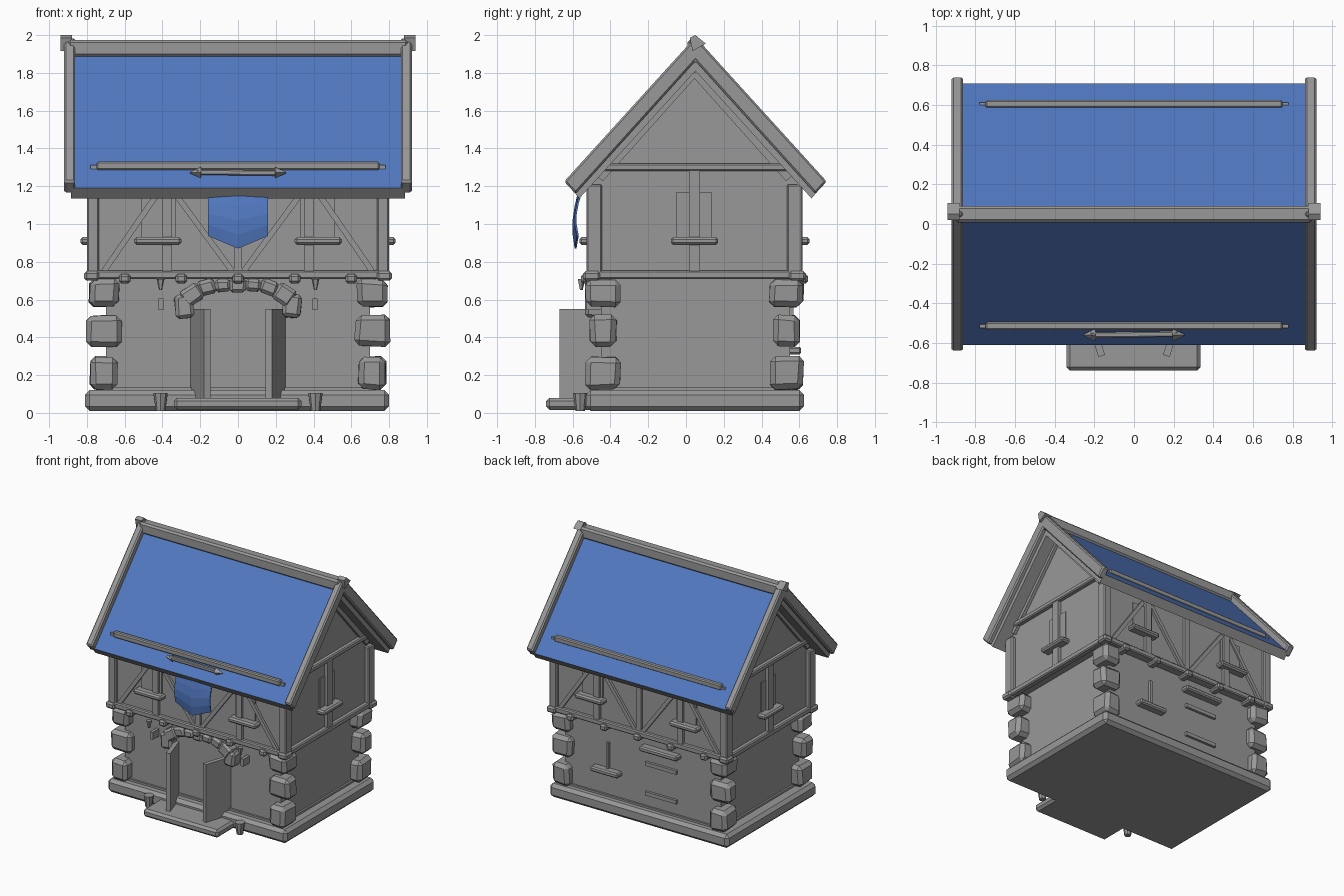
import bpy, bmesh, math, random
from mathutils import Vector, Matrix

if "Cube" in bpy.data.objects:
    bpy.data.objects.remove(bpy.data.objects["Cube"])

random.seed(4)
YC = 0.045  # centre line of the house in y


def material(name, col):
    m = bpy.data.materials.new(name)
    m.diffuse_color = (*col, 1)
    m.use_nodes = True
    m.node_tree.nodes["Principled BSDF"].inputs["Base Color"].default_value = m.diffuse_color
    return m


GREY = material("stone_grey", (0.31, 0.315, 0.31))
BLUE = material("roof_blue", (0.083, 0.19, 0.53))


def finish(name, bm, *mats):
    bmesh.ops.recalc_face_normals(bm, faces=bm.faces)
    me = bpy.data.meshes.new(name)
    bm.to_mesh(me)
    bm.free()
    for m in mats or (GREY,):
        me.materials.append(m)
    ob = bpy.data.objects.new(name, me)
    bpy.context.collection.objects.link(ob)
    return ob


def bevel(bm, w):
    if w:
        bmesh.ops.bevel(bm, geom=bm.edges[:], offset=w, segments=1, affect='EDGES')


def box(name, x, y, z, bev=0.0):
    """Box from (min, max) pairs."""
    bm = bmesh.new()
    size = [b[1] - b[0] for b in (x, y, z)]
    mid = [(b[1] + b[0]) / 2 for b in (x, y, z)]
    bmesh.ops.create_cube(bm, size=1, matrix=Matrix.Translation(mid) @ Matrix.Diagonal((*size, 1)))
    bevel(bm, bev)
    return finish(name, bm)


def beam(name, a, b, w, d, bev=0.0):
    """Beam from a to b; w is the width, d the depth."""
    a, b = Vector(a), Vector(b)
    bm = bmesh.new()
    rot = (b - a).to_track_quat('X', 'Z').to_matrix().to_4x4()
    mat = Matrix.Translation((a + b) / 2) @ rot @ Matrix.Diagonal(((b - a).length, d, w, 1))
    bmesh.ops.create_cube(bm, size=1, matrix=mat)
    bevel(bm, bev)
    return finish(name, bm)


def prism(name, yz, x0, x1, *mats, bev=0.0):
    """Profile in the yz plane extruded along x."""
    bm = bmesh.new()
    face = bm.faces.new([bm.verts.new((x0, y, z)) for y, z in yz])
    ext = bmesh.ops.extrude_face_region(bm, geom=[face])
    bmesh.ops.translate(bm, vec=(x1 - x0, 0, 0),
                        verts=[v for v in ext["geom"] if isinstance(v, bmesh.types.BMVert)])
    bevel(bm, bev)
    return finish(name, bm, *mats)


def rock(name, centre, size, bev=0.028, turn=0.0):
    """Rough chamfered block."""
    bm = bmesh.new()
    bmesh.ops.create_cube(bm, size=1)
    for v in bm.verts:
        v.co = Vector([c * s * random.uniform(0.86, 1.04) for c, s in zip(v.co, size)])
    bevel(bm, bev)
    bm.transform(Matrix.Translation(centre) @ Matrix.Rotation(turn, 4, 'Y'))
    return finish(name, bm)


# Foundation, step and ground floor
box("foundation", (-0.81, 0.80), (-0.53, 0.625), (0.01, 0.12), 0.025)
box("plinth_trim", (-0.715, 0.715), (-0.465, 0.565), (0.1, 0.135))
box("door_step", (-0.34, 0.335), (-0.74, -0.45), (0.015, 0.08), 0.018)
box("ground_floor_wall", (-0.70, 0.70), (-0.45, 0.55), (0.05, 0.73))

# Corner stones: z centre, x size, y size, height
for sx in (-1, 1):
    for sy in (-1, 1):
        for z, w, d, h in ((0.635, 0.165, 0.185, 0.155), (0.435, 0.19, 0.145, 0.175),
                           (0.21, 0.155, 0.19, 0.185)):
            rock("corner_stone", (sx * 0.71, YC + sy * 0.485, z), (w, d, h))

# Open door leaves, arch stones, bollards and lanterns
for s in (-1, 1):
    beam("door_leaf", (s * 0.235, -0.44, 0.315), (s * 0.163, -0.665, 0.315), 0.47, 0.035)
    for x, z, w, h, t in ((0.285, 0.565, 0.10, 0.13, 0.1), (0.245, 0.625, 0.12, 0.10, 0.6),
                          (0.165, 0.665, 0.10, 0.085, 0.3), (0.08, 0.675, 0.09, 0.07, 0.1)):
        rock("arch_stone", (s * x, -0.475, z), (w, 0.12, h), 0.018, s * t)
    bm = bmesh.new()
    bmesh.ops.create_cone(bm, cap_ends=True, segments=8, radius1=0.025, radius2=0.038,
                          depth=0.095, matrix=Matrix.Translation((s * 0.41, -0.56, 0.057)))
    finish("bollard", bm)
    bm = bmesh.new()
    bmesh.ops.create_cone(bm, cap_ends=True, segments=5, radius1=0.008, radius2=0.022,
                          depth=0.06, matrix=Matrix.Translation((s * 0.41, -0.555, 0.68)))
    finish("lantern", bm)
    box("lantern_bracket", sorted((s * 0.395, s * 0.42)), (-0.53, -0.44), (0.545, 0.605))
rock("keystone", (0, -0.475, 0.675), (0.09, 0.12, 0.08), 0.015)

# Back wall window and slats
box("back_window_bar", (0.30, 0.32), (0.54, 0.57), (0.34, 0.56))
box("back_window_sill", (0.19, 0.44), (0.54, 0.61), (0.31, 0.35), 0.01)
box("back_ledge", (-0.34, 0.0), (0.54, 0.61), (0.59, 0.63), 0.01)
for z in (0.48, 0.24):
    box("back_slat", (-0.31, -0.03), (0.54, 0.57), (z - 0.015, z + 0.015))

# Upper floor with gables
prism("upper_wall", [(-0.50, 0.72), (0.59, 0.72), (0.59, 1.23), (YC, 1.84), (-0.50, 1.23)],
      -0.765, 0.765)

for sy in (-1, 1):
    def depth(a, b):
        """y range measured outwards from the centre line."""
        return sorted((YC + sy * a, YC + sy * b))

    # Long side framing
    box("long_sill_beam", (-0.80, 0.80), depth(0.50, 0.575), (0.71, 0.755), 0.008)
    for x in (-0.6, -0.3, 0, 0.3, 0.6):
        box("joist_end", (x - 0.03, x + 0.03), depth(0.48, 0.60), (0.685, 0.735), 0.012)
    box("centre_post", (-0.022, 0.022), depth(0.53, 0.565), (0.74, 1.2))
    for s in (-1, 1):
        box("corner_post", sorted((s * 0.735, s * 0.80)), depth(0.49, 0.572), (0.72, 1.21), 0.008)
        box("corner_knob", sorted((s * 0.735, s * 0.815)), depth(0.50, 0.59), (0.70, 0.75), 0.012)
        box("long_post", sorted((s * 0.35, s * 0.40)), depth(0.53, 0.57), (0.74, 1.2))
        box("window_plate", sorted((s * 0.33, s * 0.51)), depth(0.54, 0.554), (0.92, 1.14))
        box("window_sill", sorted((s * 0.30, s * 0.55)), depth(0.53, 0.61), (0.89, 0.93), 0.012)
        y = YC + sy * 0.55
        beam("outer_brace", (s * 0.71, y, 0.75), (s * 0.42, y, 1.17), 0.03, 0.03)
        beam("inner_brace", (s * 0.03, y, 0.75), (s * 0.34, y, 1.17), 0.03, 0.03)

    # Roof snow rail lying on the slope
    y = YC + sy * 0.56
    box("snow_rail", (-0.75, 0.75), (y - 0.02, y + 0.02), (1.285, 1.33), 0.008)
    box("snow_rail_pin", (-0.78, 0.78), (y - 0.009, y + 0.009), (1.29, 1.312))

# Gable side framing
for s in (-1, 1):
    def out(a, b):
        return sorted((s * a, s * b))

    box("side_sill_beam", out(0.75, 0.80), (-0.51, 0.61), (0.71, 0.755), 0.008)
    box("side_top_beam", out(0.75, 0.80), (-0.45, 0.54), (1.28, 1.32), 0.008)
    box("side_post", out(0.75, 0.795), (0.015, 0.075), (0.74, 1.29))
    box("side_window_plate", out(0.76, 0.773), (-0.05, 0.135), (0.92, 1.17))
    box("side_window_sill", out(0.75, 0.835), (-0.08, 0.17), (0.89, 0.93), 0.012)
    for sy in (-1, 1):
        beam("gable_trim", (s * 0.775, YC + sy * 0.50, 1.24), (s * 0.775, YC, 1.80), 0.04, 0.03)

# Roof slab: blue on the upward faces
roof = prism("roof_slab", [(-0.61, 1.19), (0.05, 1.92), (0.71, 1.19), (0.665, 1.135),
                           (0.05, 1.81), (-0.565, 1.135)], -0.885, 0.885, GREY, BLUE)
for p in roof.data.polygons:
    p.material_index = 1 if p.normal.z > 0.3 else 0

# Rake beams, ridge beam and ridge end caps
for s in (-1, 1):
    prism("rake_beam", [(-0.645, 1.225), (0.05, 1.99), (0.745, 1.225), (0.685, 1.16),
                        (0.05, 1.863), (-0.585, 1.16)], s * 0.862, s * 0.92, bev=0.01)
    prism("ridge_cap", [(0.02, 1.985), (0.05, 2.0), (0.105, 1.955), (0.035, 1.915)],
          s * 0.88, s * 0.94)
box("ridge_beam", (-0.90, 0.90), (0.008, 0.092), (1.885, 1.975), 0.014)

# Banner pole with pointed ends, and the hanging banner
beam("banner_pole", (-0.22, -0.56, 1.275), (0.22, -0.555, 1.27), 0.03, 0.03, 0.006)
for s in (-1, 1):
    bm = bmesh.new()
    bmesh.ops.create_cone(bm, cap_ends=True, segments=4, radius1=0.03, radius2=0.004, depth=0.06,
                          matrix=Matrix.Translation((s * 0.225, -0.56, 1.272))
                          @ Matrix.Rotation(s * math.pi / 2, 4, 'Y'))
    finish("pole_tip", bm)

bm = bmesh.new()
rows = []
for t in (0, 0.25, 0.5, 0.75, 1):
    row = []
    for x in (-0.16, -0.08, 0, 0.08, 0.16):
        low = 0.87 + 0.42 * abs(x)
        bulge = 0.03 * math.sin(t * math.pi * 0.8) + 0.012 * (1 - abs(x) / 0.16)
        row.append(bm.verts.new((x, -0.56 - bulge, 1.17 + (low - 1.17) * t)))
    rows.append(row)
for r0, r1 in zip(rows, rows[1:]):
    for i in range(4):
        bm.faces.new((r0[i], r0[i + 1], r1[i + 1], r1[i]))
banner = finish("banner", bm, BLUE)
banner.modifiers.new("thickness", 'SOLIDIFY').thickness = 0.01
